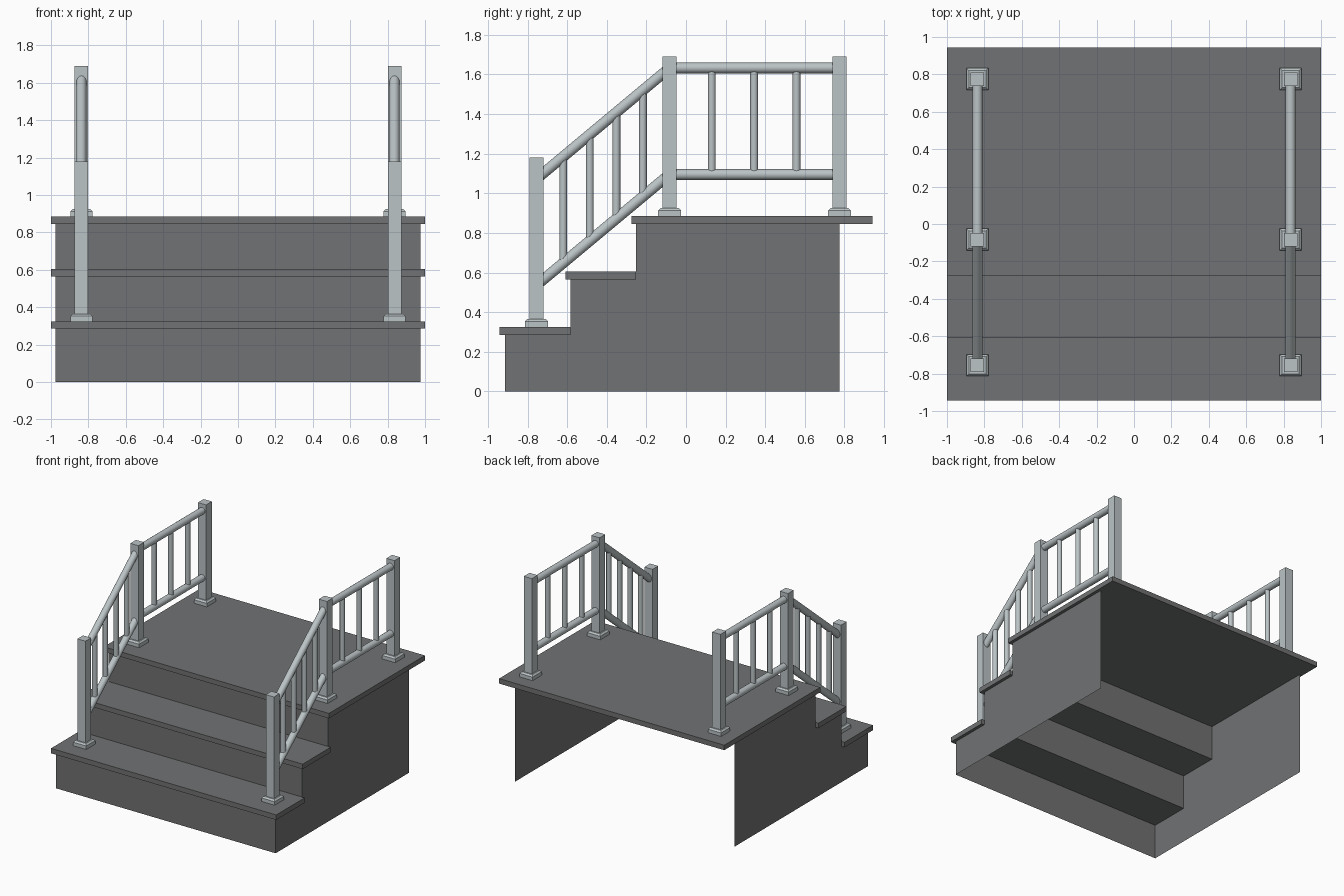
import bpy, bmesh, math
from mathutils import Vector

if "Cube" in bpy.data.objects:
    bpy.data.objects.remove(bpy.data.objects["Cube"])


def material(name, rgb):
    m = bpy.data.materials.new(name)
    m.diffuse_color = (*rgb, 1)
    m.use_nodes = True
    m.node_tree.nodes["Principled BSDF"].inputs["Base Color"].default_value = m.diffuse_color
    return m


STONE = material("dark grey", (0.165, 0.168, 0.172))
METAL = material("pale grey", (0.50, 0.55, 0.565))


def finish(name, bm, mat, smooth=None):
    me = bpy.data.meshes.new(name)
    bm.to_mesh(me)
    bm.free()
    me.materials.append(mat)
    ob = bpy.data.objects.new(name, me)
    bpy.context.collection.objects.link(ob)
    if smooth:
        bpy.ops.object.select_all(action='DESELECT')
        ob.select_set(True)
        bpy.context.view_layer.objects.active = ob
        bpy.ops.object.shade_smooth_by_angle(angle=math.radians(smooth))
    return ob


def box(name, lo, hi, mat, chamfer=0):
    bm = bmesh.new()
    bmesh.ops.create_cube(bm, size=1)
    for v in bm.verts:
        v.co = [lo[i] + (v.co[i] + 0.5) * (hi[i] - lo[i]) for i in range(3)]
    if chamfer:  # soften the top rim only
        top = [e for e in bm.edges if all(v.co.z > hi[2] - 1e-5 for v in e.verts)]
        bmesh.ops.bevel(bm, geom=top, offset=chamfer, segments=1, affect='EDGES')
    return finish(name, bm, mat)


def rod(name, a, b, radius, sides=16):
    a, b = Vector(a), Vector(b)
    bm = bmesh.new()
    bmesh.ops.create_cone(bm, cap_ends=True, segments=sides, radius1=radius,
                          radius2=radius, depth=(b - a).length)
    rot = (b - a).to_track_quat('Z', 'Y')
    for v in bm.verts:
        v.co = (a + b) / 2 + rot @ v.co
    return finish(name, bm, METAL, 40)


# Open shell: two stepped side panels and three risers, no back or floor
profile = [(-0.915, 0), (-0.915, 0.29), (-0.583, 0.29), (-0.583, 0.57),
           (-0.253, 0.57), (-0.253, 0.85), (0.775, 0.85), (0.775, 0)]
bm = bmesh.new()
left, right = ([bm.verts.new((x, y, z)) for y, z in profile] for x in (-0.975, 0.975))
bm.faces.new(left[::-1])
bm.faces.new(right)
for i in (0, 2, 4):
    bm.faces.new((left[i], right[i], right[i + 1], left[i + 1]))
finish("stair_shell", bm, STONE)

# Overhanging treads and landing
for name, y0, y1, z in (("lower_tread", -0.943, -0.583, 0.325),
                        ("middle_tread", -0.608, -0.253, 0.605),
                        ("landing", -0.275, 0.943, 0.885)):
    box(name, (-1, y0, z - 0.04), (1, y1, z), STONE)

POSTS = (("front_post", -0.755, 0.325, 1.18),
         ("middle_post", -0.083, 0.885, 1.69),
         ("back_post", 0.775, 0.885, 1.69))
for side, x in (("left", -0.837), ("right", 0.837)):
    # Square posts on chamfered feet
    for name, y, z0, z1 in POSTS:
        box(f"{side}_{name}", (x - 0.036, y - 0.036, z0), (x + 0.036, y + 0.036, z1), METAL)
        box(f"{side}_{name}_foot", (x - 0.058, y - 0.058, z0),
            (x + 0.058, y + 0.058, z0 + 0.04), METAL, 0.012)
    # Level and sloping rails
    for name, z in (("top", 1.633), ("bottom", 1.095)):
        rod(f"{side}_level_{name}_rail", (x, -0.083, z), (x, 0.775, z), 0.027)
    for name, z in (("top", 1.102), ("bottom", 0.565)):
        rod(f"{side}_sloping_{name}_rail", (x, -0.745, z - 0.021),
            (x, -0.09, z + 0.525), 0.027)
    # Balusters
    for i in range(3):
        y = 0.13 + 0.214 * i
        rod(f"{side}_level_baluster_{i + 1}", (x, y, 1.095), (x, y, 1.633), 0.02, 12)
    for i in range(4):
        y = -0.62 + 0.134 * i
        z = 0.565 + (y + 0.72) * 0.833
        rod(f"{side}_sloping_baluster_{i + 1}", (x, y, z), (x, y, z + 0.537), 0.02, 12)
